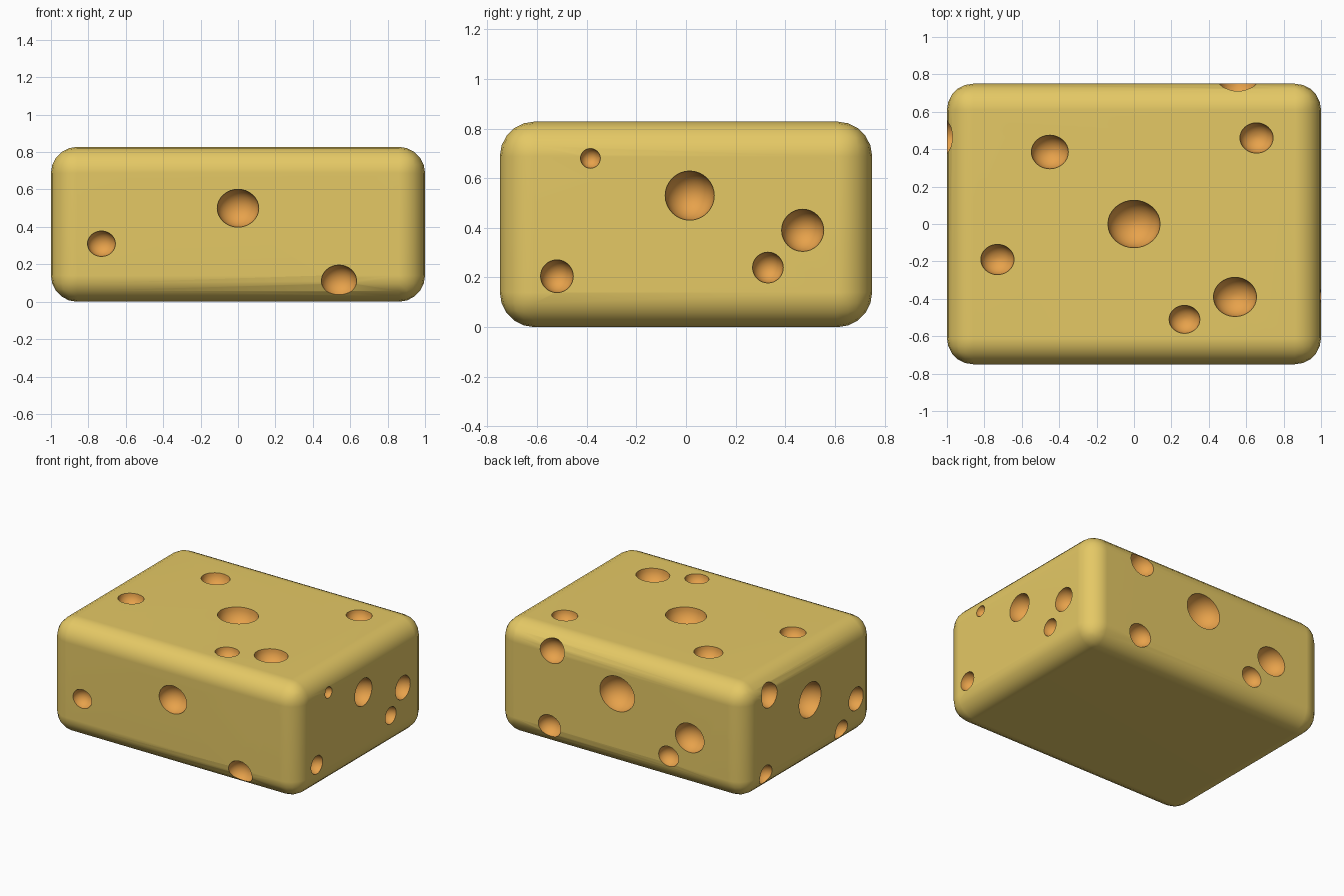
import bpy, bmesh, math
from mathutils import Matrix

if "Cube" in bpy.data.objects:
    bpy.data.objects.remove(bpy.data.objects["Cube"])

HX, HY, H = 1.0, 0.75, 0.828   # half length, half width, height


def material(name, color):
    m = bpy.data.materials.new(name)
    m.diffuse_color = (*color, 1)
    m.use_nodes = True
    m.node_tree.nodes["Principled BSDF"].inputs["Base Color"].default_value = m.diffuse_color
    return m


def mesh_object(name, bm, mat):
    me = bpy.data.meshes.new(name)
    bm.to_mesh(me)
    bm.free()
    me.materials.append(mat)
    ob = bpy.data.objects.new(name, me)
    bpy.context.collection.objects.link(ob)
    return ob


rind = material("cheese_yellow", (0.78, 0.58, 0.13))
inner = material("hole_orange", (0.80, 0.36, 0.07))

# Rounded block
bm = bmesh.new()
bmesh.ops.create_cube(bm, size=1, matrix=Matrix.Translation((0, 0, H / 2))
                      @ Matrix.Diagonal((2 * HX, 2 * HY, H, 1)))
bmesh.ops.bevel(bm, geom=bm.edges[:], offset=0.14, segments=5,
                profile=0.5, affect='EDGES')
block = mesh_object("cheese_block", bm, rind)

# Hole positions on each face: two in-plane coordinates and a radius
top = [(0, 0, .127), (-.45, .385, .09), (.655, .46, .081),
       (-.73, -.19, .081), (.54, -.39, .105), (.27, -.51, .075)]
front = [(-.73, .31, .068), (0, .5, .101), (.54, .11, .086)]
back = [(.555, .705, .088), (.03, .535, .127), (.575, .153, .082),
        (-.555, .37, .105), (-.385, .19, .073)]
right = [(-.385, .68, .04), (.015, .53, .099), (.47, .39, .085),
         (.33, .24, .062), (-.52, .205, .066)]
left = [(.465, .69, .088), (0, .48, .126), (-.53, .285, .083),
        (-.365, .12, .07), (.505, .125, .07)]
holes = ([(a, b, H, r) for a, b, r in top]
         + [(a, -HY, b, r) for a, b, r in front]
         + [(a, HY, b, r) for a, b, r in back]
         + [(HX, a, b, r) for a, b, r in right]
         + [(-HX, a, b, r) for a, b, r in left])

# Slightly stretched spheres that carve the holes
bm = bmesh.new()
for x, y, z, r in holes:
    bmesh.ops.create_uvsphere(bm, u_segments=32, v_segments=16, radius=r,
                              matrix=Matrix.Translation((x, y, z))
                              @ Matrix.Diagonal((1.1, 1, 1, 1)))
cutter = mesh_object("hole_cutter", bm, inner)
cutter.hide_render = True

# Carve, then smooth
bpy.context.view_layer.objects.active = block
block.select_set(True)
cut = block.modifiers.new("holes", 'BOOLEAN')
cut.operation = 'DIFFERENCE'
cut.solver = 'EXACT'
cut.material_mode = 'TRANSFER'
cut.object = cutter
bpy.ops.object.modifier_apply(modifier=cut.name)
bpy.data.objects.remove(cutter)
bpy.ops.object.shade_smooth_by_angle(angle=math.radians(30))
wn = block.modifiers.new("normals", 'WEIGHTED_NORMAL')
wn.keep_sharp = True
